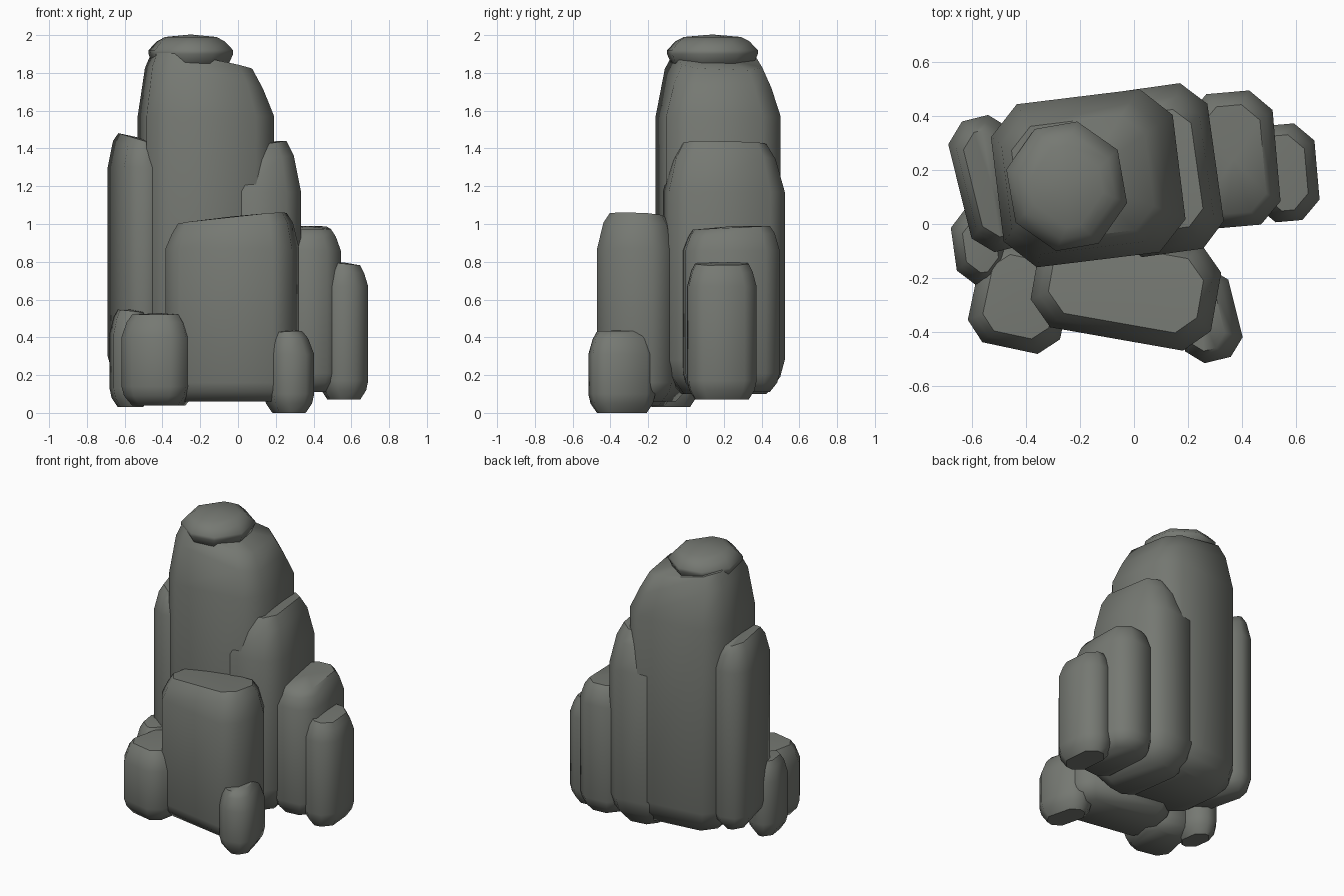
import bpy
import bmesh
from math import radians
from mathutils import Matrix, Vector

cube = bpy.data.objects.get("Cube")
if cube:
    bpy.data.objects.remove(cube, do_unlink=True)

# Single stone colour
stone = bpy.data.materials.new("grey_stone")
stone.use_nodes = True
stone.diffuse_color = (0.18, 0.19, 0.17, 1)
shader = stone.node_tree.nodes["Principled BSDF"]
shader.inputs["Base Color"].default_value = stone.diffuse_color
shader.inputs["Roughness"].default_value = 0.9


def chamfered_outline(width, depth, cut):
    """Corner points of a rectangle whose four corners are cut off."""
    x, y = width / 2, depth / 2
    quarter = [(x, y - cut), (x - cut, y)]
    half = quarter + [(-px, py) for px, py in reversed(quarter)]
    return half + [(-px, -py) for px, py in half]


def rock(name, centre, size, turn, bottom, top, cut=0.08, edge=0.05,
         foot=0.1, shoulder=0.12, drift=0.0, tilt_x=0.0, tilt_y=0.0):
    """Upright boulder: narrowed foot, straight sides, sloping shoulders
    and a tilted crown that may drift sideways."""
    width, depth = size
    spin = Matrix.Rotation(radians(turn), 3, "Z")
    origin = Vector((*centre, 0))

    # Each ring: height, inset from the full outline, share of the crown tilt
    rings = [
        (bottom, edge, 0),
        (bottom + foot / 2, edge / 4, 0),
        (bottom + foot, 0, 0),
        (top - shoulder, 0, 0),
        (top - shoulder / 3, edge / 2, 1),
        (top, edge, 1),
    ]
    bm = bmesh.new()
    loops = []
    for height, inset, crown in rings:
        outline = chamfered_outline(width - inset * 2, depth - inset * 2,
                                    cut - inset / 3)
        shift = drift * crown * inset / edge
        loop = []
        for x, y in outline:
            point = spin @ Vector((x, y, 0))
            point.z = height + crown * (tilt_x * point.x + tilt_y * point.y)
            point.x += shift
            loop.append(bm.verts.new(point + origin))
        loops.append(loop)

    # Sides, foot and a shallow fan on the crown
    for low, high in zip(loops, loops[1:]):
        for k in range(len(low)):
            bm.faces.new((low[k - 1], low[k], high[k], high[k - 1]))
    bm.faces.new(loops[0])
    crown_loop = loops[-1]
    tip = bm.verts.new(origin + Vector((drift, 0, top + edge / 6)))
    for k in range(len(crown_loop)):
        bm.faces.new((crown_loop[k - 1], crown_loop[k], tip))
    bmesh.ops.recalc_face_normals(bm, faces=bm.faces)

    mesh = bpy.data.meshes.new(name)
    bm.to_mesh(mesh)
    bm.free()
    mesh.materials.append(stone)
    obj = bpy.data.objects.new(name, mesh)
    bpy.context.collection.objects.link(obj)
    bpy.ops.object.select_all(action="DESELECT")
    obj.select_set(True)
    bpy.context.view_layer.objects.active = obj
    bpy.ops.object.shade_smooth_by_angle(angle=radians(50))


# Main tower and its domed cap
rock("main_tower", centre=(-0.17, 0.17), size=(0.68, 0.61), turn=7,
     bottom=0.14, top=1.87, cut=0.11, edge=0.09, foot=0.16, shoulder=0.3,
     drift=-0.02, tilt_x=-0.2, tilt_y=-0.06)
rock("tower_cap", centre=(-0.25, 0.14), size=(0.42, 0.46), turn=10,
     bottom=1.8, top=1.99, cut=0.13, edge=0.08, shoulder=0.07)

# Tall slabs on either side of the tower
rock("right_slab", centre=(0.1, 0.2), size=(0.41, 0.62), turn=8,
     bottom=0.1, top=1.42, cut=0.09, edge=0.09, foot=0.18, shoulder=0.25,
     drift=0.02, tilt_x=0.15)
rock("left_slab", centre=(-0.53, 0.15), size=(0.24, 0.5), turn=14,
     bottom=0.2, top=1.45, cut=0.07, shoulder=0.15, tilt_x=-0.3)

# Stepped columns on the right
rock("right_column", centre=(0.37, 0.24), size=(0.32, 0.5), turn=5,
     bottom=0.11, top=0.98, tilt_y=0.05)
rock("outer_right_column", centre=(0.56, 0.19), size=(0.24, 0.36), turn=5,
     bottom=0.07, top=0.79, cut=0.07, edge=0.04, tilt_x=-0.1)

# Broad block in front
rock("front_block", centre=(-0.03, -0.23), size=(0.68, 0.4), turn=-10,
     bottom=0.06, top=1.03, cut=0.09, edge=0.06, shoulder=0.16,
     tilt_x=0.1, tilt_y=-0.05)

# Low boulders around the foot
rock("front_left_boulder", centre=(-0.42, -0.27), size=(0.35, 0.39), turn=-12,
     bottom=0.04, top=0.52, cut=0.07)
rock("left_boulder", centre=(-0.57, -0.08), size=(0.2, 0.28), turn=8,
     bottom=0.03, top=0.54, cut=0.06, edge=0.04, tilt_x=-0.1)
rock("front_right_boulder", centre=(0.27, -0.34), size=(0.22, 0.34), turn=14,
     bottom=0, top=0.43, cut=0.06, edge=0.04, drift=-0.02, tilt_x=0.05)
